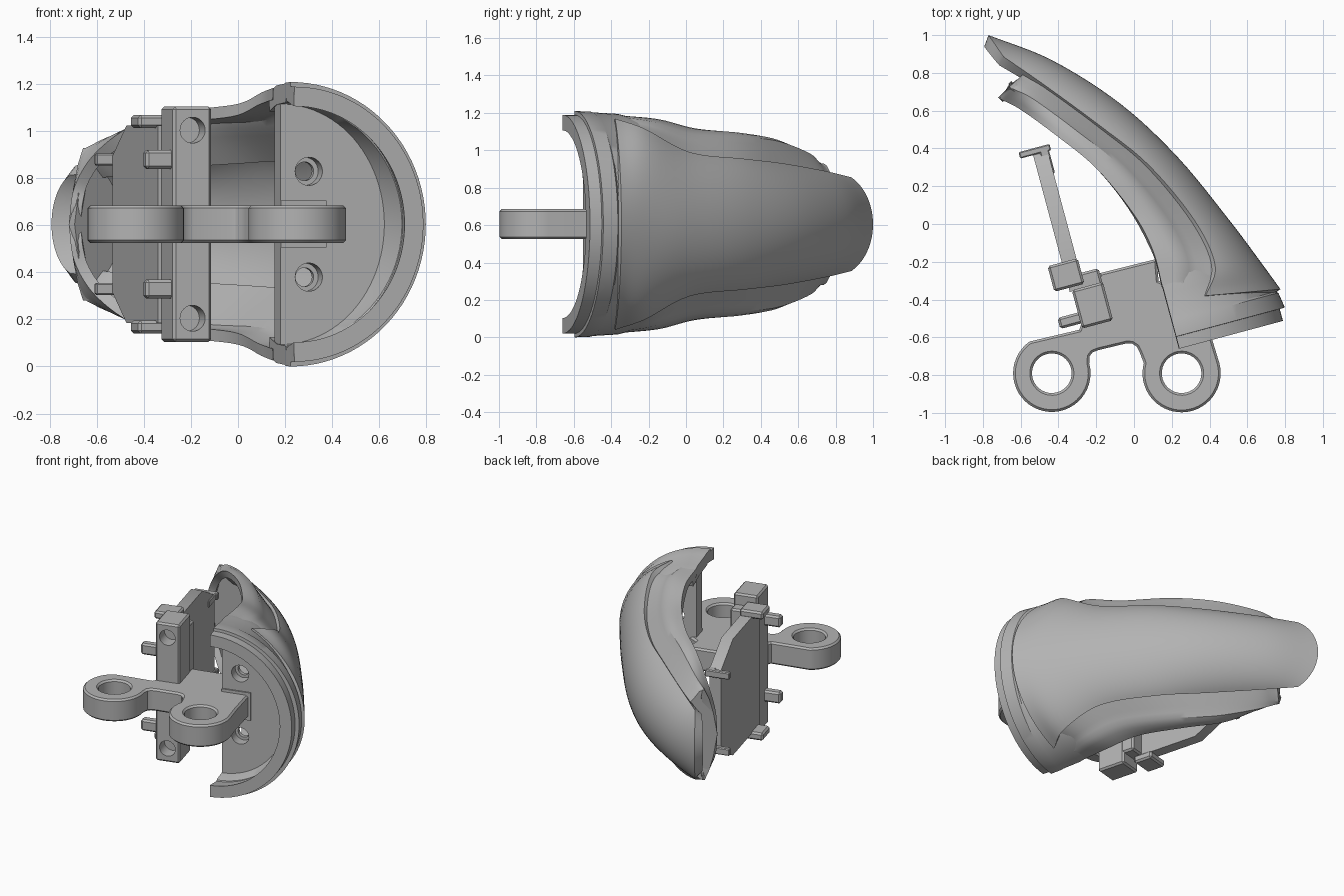
import bpy, bmesh, math
from mathutils import Vector

if "Cube" in bpy.data.objects:
    bpy.data.objects.remove(bpy.data.objects["Cube"])

MID = 0.605                      # height of the symmetry plane
TILT = math.radians(15)          # the fittings are turned about z
U = Vector((math.cos(TILT), math.sin(TILT), 0))
V = Vector((-math.sin(TILT), math.cos(TILT), 0))
RIM = Vector((0.24, -0.66, 0))   # inner corner of the open rim

grey = bpy.data.materials.new("plain grey")
grey.use_nodes = True
grey.diffuse_color = (0.45, 0.45, 0.45, 1)
grey.node_tree.nodes["Principled BSDF"].inputs["Base Color"].default_value = grey.diffuse_color


def frame(u, v, z=0):
    return RIM + U * u + V * v + Vector((0, 0, z))


def select(ob):
    bpy.ops.object.select_all(action='DESELECT')
    ob.select_set(True)
    bpy.context.view_layer.objects.active = ob


def finish(ob):
    """Apply modifiers, shade and colour."""
    select(ob)
    bpy.ops.object.convert(target='MESH')
    ob = bpy.context.view_layer.objects.active
    ob.data.materials.clear()
    ob.data.materials.append(grey)
    bpy.ops.object.shade_smooth_by_angle(angle=math.radians(32))
    return ob


def add_object(name, data):
    ob = bpy.data.objects.new(name, data)
    bpy.context.collection.objects.link(ob)
    ob.location.z = MID
    return ob


def from_bmesh(name, bm):
    me = bpy.data.meshes.new(name)
    bm.to_mesh(me)
    bm.free()
    return add_object(name, me)


def mirror_z(ob):
    m = ob.modifiers.new("mirror", 'MIRROR')
    m.use_axis = (False, False, True)
    m.merge_threshold = 0.002


def loft(name, rows, thickness):
    """Skin the upper half sections, mirror them down and thicken inward."""
    bm = bmesh.new()
    grid = [[bm.verts.new(p) for p in row] for row in rows]
    for a, b in zip(grid, grid[1:]):
        for j in range(len(a) - 1):
            bm.faces.new((a[j], a[j + 1], b[j + 1], b[j]))
    ob = from_bmesh(name, bm)
    mirror_z(ob)
    s = ob.modifiers.new("wall", 'SOLIDIFY')
    s.thickness = thickness
    s.offset = -1
    return finish(ob)


def spline(points, steps=6):
    """Smooth path through a few points."""
    pts = [Vector(p) for p in points]
    pts = [pts[0] * 2 - pts[1]] + pts + [pts[-1] * 2 - pts[-2]]
    out = []
    for a, b, c, d in zip(pts, pts[1:], pts[2:], pts[3:]):
        for k in range(steps):
            t = k / steps
            out.append(b + (c - a) * (t / 2) + (a * 2 - b * 5 + c * 4 - d) * (t * t / 2)
                       + (b * 3 - a - c * 3 + d) * (t ** 3 / 2))
    return out + [pts[-2]]


def prism(name, points, depth):
    bm = bmesh.new()
    face = bm.faces.new([bm.verts.new(p) for p in points])
    new = bmesh.ops.extrude_face_region(bm, geom=[face])["geom"]
    bmesh.ops.translate(bm, vec=depth, verts=[g for g in new if isinstance(g, bmesh.types.BMVert)])
    bmesh.ops.recalc_face_normals(bm, faces=bm.faces)
    return from_bmesh(name, bm)


def box(name, centre, size, mirrored=False, bevel=0.012):
    bm = bmesh.new()
    bmesh.ops.create_cube(bm, size=1)
    bmesh.ops.scale(bm, vec=size, verts=bm.verts)
    bmesh.ops.translate(bm, vec=(0, 0, centre[2]), verts=bm.verts)
    ob = from_bmesh(name, bm)
    ob.location.x, ob.location.y = centre[:2]
    ob.rotation_euler.z = TILT
    if mirrored:
        mirror_z(ob)
    if bevel:
        b = ob.modifiers.new("chamfer", 'BEVEL')
        b.width = bevel
        b.segments = 1
    return ob


def drill(ob, centre, radius, depth):
    """Cut a round hole along the tilted depth direction."""
    bpy.ops.mesh.primitive_cylinder_add(vertices=32, radius=radius, depth=depth,
                                        location=centre + Vector((0, 0, MID)),
                                        rotation=(math.pi / 2, 0, TILT))
    cutter = bpy.context.object
    cutter.hide_render = True
    m = ob.modifiers.new("hole", 'BOOLEAN')
    m.operation = 'DIFFERENCE'
    m.object = cutter
    select(ob)
    bpy.ops.object.convert(target='MESH')
    bpy.data.objects.remove(cutter)


def quarter(start, n=14):
    return [start + (math.pi / 2 - start) * k / n for k in range(n + 1)]


# Stepped collar: half-ellipse rings (distance, half height, depth)
rings = [(0, .585, .568), (.065, .585, .568), (.066, .605, .596), (.15, .602, .583),
         (.16, .598, .568), (.3, .59, .52), (.42, .56, .45)]
loft("collar", [[frame(d * math.sin(a), v, h * math.cos(a)) for a in quarter(0, 24)]
                for v, h, d in rings], 0.083)

# Raised outer cover, from its lip over the crown line to the narrow tip
lip = [(.38, -.38, .565), (.43, -.22, .51), (.32, .02, .385), (.08, .31, .35),
       (-.18, .52, .325), (-.48, .74, .285), (-.69, .885, .25)]
crown = [(.775, -.345, 0), (.67, -.2, 0), (.505, .02, 0), (.235, .35, 0),
         (-.07, .635, 0), (-.43, .865, 0), (-.77, 1, 0)]
A0 = 0.5
rows = []
for p, q in zip(spline(lip), spline(crown)):
    row = []
    for a in quarter(A0):
        f = (math.sin(a) - math.sin(A0)) / (1 - math.sin(A0))
        c = p.lerp(q, f)
        row.append((c.x, c.y, p.z * math.cos(a) / math.cos(A0)))
    rows.append(row)
loft("outer_cover", rows, 0.065)

# Inner flange with a sunken channel beside the cover, domed at the far end
edge = [(.15, -.33, .58), (.1, -.14, .56), (0, .05, .512), (-.2, .295, .485),
        (-.42, .475, .435), (-.6, .605, .31), (-.695, .655, .16), (-.72, .67, 0)]
root = lip[:-2] + [(-.45, .72, .285), (-.55, .77, .27), (-.59, .79, .26)]
section = [(0, 0), (.15, 0), (.3, 0), (.47, 0), (.56, .03), (.68, .04), (.85, .04), (1.08, .04)]
rows = []
pairs = list(zip(spline(edge), spline(root)))
for i, (e, r) in enumerate(pairs):
    late = (i / (len(pairs) - 1)) ** 2
    row = []
    for f, dip in section:
        c = e.lerp(r, f)
        bulge = 0.16 * late * math.sin(math.pi * min(f, 1))
        z = e.z + (r.z - e.z) * f ** (1.5 - 0.9 * late) + bulge - dip * f
        row.append(Vector((c.x, c.y, max(0, z))))
    rows.append(row)
loft("inner_flange", rows, 0.05)

# Wall closing the far end between flange and cover
half = rows[-1] + [Vector((-.53, .845, .15))]
lower = [Vector((p.x, p.y, -p.z)) for p in reversed(half[1:])]
finish(prism("end_wall", half + lower, Vector((.025, -.025, 0))))

# Half-round end plate, with counterbored holes
arc = [math.pi * k / 40 for k in range(41)]
plate = prism("end_plate", [frame(.53 * math.sin(a), .23, .525 * math.cos(a)) for a in arc], V * 0.1)
for side in (1, -1):
    drill(plate, frame(.125, .25, side * .225), 0.06, 0.1)
    drill(plate, frame(.125, .3, side * .225), 0.04, 0.3)
finish(plate)
finish(box("plate_rail", frame(.1, .25), (.2, .06, .2), bevel=0))

# Flat bracket with two round eyes
EYES = [Vector((-.435, -.79)), Vector((.252, -.79))]


def circle(c, r, start, end, n=32):
    angles = [math.radians(start + (end - start) * k / n) for k in range(n + 1)]
    return [(c.x + r * math.cos(a), c.y + r * math.sin(a)) for a in angles]


outline = (circle(EYES[0], .205, 125, 375)
           + [(-.235, -.7), (-.22, -.68), (-.19, -.668), (-.04, -.632), (-.01, -.633), (.015, -.65), (.03, -.68)]
           + circle(EYES[1], .207, 165, 375)
           + [(.415, -.615), (.36, -.4), (.13, -.3), (.12, -.185), (-.18, -.26), (-.29, -.56)])
curve = bpy.data.curves.new("eye_bracket", 'CURVE')
curve.dimensions = '2D'
curve.fill_mode = 'BOTH'
curve.extrude = 0.068
curve.bevel_depth = 0.012
curve.bevel_resolution = 0
curve.offset = -0.012
for loop in [outline] + [circle(c, .105, 360, 11) for c in EYES]:
    s = curve.splines.new('POLY')
    s.points.add(len(loop) - 1)
    for pt, (x, y) in zip(s.points, loop):
        pt.co = (x, y, 0, 1)
    s.use_cyclic_u = True
finish(add_object("eye_bracket", curve))

# Upright post, drilled near both ends
centre = Vector((-.22, -.43, 0))
post = box("upright_post", centre, (.17, .21, 1.0))
for side in (1, -1):
    drill(post, centre - V * .1 + Vector((0, 0, side * .4)), 0.055, 0.18)
finish(post)
finish(box("post_web", (-.24, -.31, 0), (.14, .12, .84)))

# Thin side panel with clipped far corners
near = Vector((-.34, -.36, 0))
shape = [(0, .42), (.52, .42), (.75, .29), (.75, -.29), (.52, -.42), (0, -.42)]
finish(prism("side_panel", [near + V * v + Vector((0, 0, z)) for v, z in shape], U * 0.08))

# Clips and hooks, repeated above and below
finish(box("end_clip", (-.36, -.27, .437), (.165, .14, .055), True))
finish(box("front_tab", (-.335, -.51, .275), (.13, .06, .08), True))
finish(box("panel_hook", (-.525, .385, .275), (.17, .035, .05), True, 0.006))
finish(box("hook_stem", (-.46, .33, .275), (.05, .14, .05), True, 0.006))
